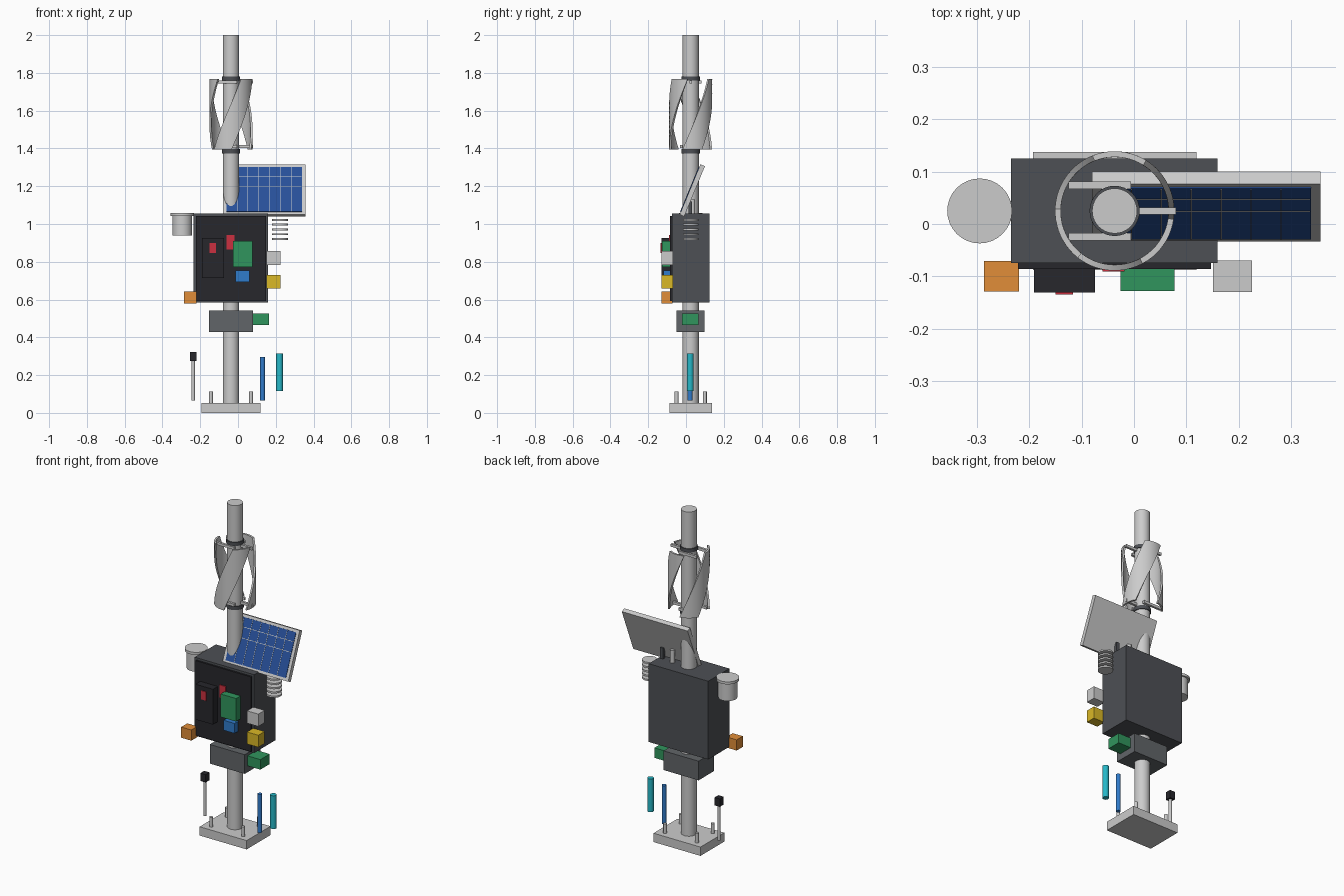
import bpy, bmesh, math
from mathutils import Matrix, Vector

if "Cube" in bpy.data.objects:
    bpy.data.objects.remove(bpy.data.objects["Cube"])

PX, PY = -0.037, 0.025          # mast axis
COL = {
    "dark": (0.075, 0.08, 0.09, 1), "slate": (0.12, 0.13, 0.14, 1), "black": (0.02, 0.02, 0.025, 1),
    "red": (0.6, 0.03, 0.05, 1), "green": (0.03, 0.3, 0.11, 1), "blue": (0.03, 0.2, 0.6, 1),
    "yellow": (0.7, 0.48, 0.02, 1), "orange": (0.75, 0.27, 0.04, 1), "cyan": (0.02, 0.48, 0.58, 1),
    "cell": (0.02, 0.08, 0.32, 1),
}
mats = {}


def finish(name, bm, color=None, smooth=False):
    bmesh.ops.recalc_face_normals(bm, faces=bm.faces)
    me = bpy.data.meshes.new(name)
    bm.to_mesh(me)
    bm.free()
    ob = bpy.data.objects.new(name, me)
    bpy.context.collection.objects.link(ob)
    if color:
        if color not in mats:
            mats[color] = bpy.data.materials.new(color)
            mats[color].diffuse_color = COL[color]
        me.materials.append(mats[color])
    if smooth:
        bpy.ops.object.select_all(action='DESELECT')
        ob.select_set(True)
        bpy.context.view_layer.objects.active = ob
        bpy.ops.object.shade_smooth_by_angle(angle=math.radians(35))
    return ob


def box(name, x, y, z, color=None, matrix=Matrix()):
    """Box from (min, max) ranges."""
    bm = bmesh.new()
    r = (x, y, z)
    c = Vector([(a + b) / 2 for a, b in r])
    s = [b - a for a, b in r]
    bmesh.ops.create_cube(bm, size=1, matrix=matrix @ Matrix.Translation(c) @ Matrix.Diagonal((*s, 1)))
    return finish(name, bm, color)


def lathe(name, x, y, profile, color=None, n=32):
    """Closed solid of revolution from (radius, z) points, bottom to top."""
    bm = bmesh.new()
    rings = [[bm.verts.new((x + r * math.cos(2 * math.pi * i / n), y + r * math.sin(2 * math.pi * i / n), z))
              for i in range(n)] for r, z in profile]
    for a, b in zip(rings, rings[1:]):
        for i in range(n):
            bm.faces.new((a[i], a[(i + 1) % n], b[(i + 1) % n], b[i]))
    bm.faces.new(rings[0])
    bm.faces.new(rings[-1])
    return finish(name, bm, color, True)


def rod(name, x, y, r, z0, z1, color=None, n=24):
    return lathe(name, x, y, [(r, z0), (r, z1)], color, n)


# Mast, base plate and anchor bolts
box("base_plate", (PX - .156, PX + .156), (PY - .113, PY + .113), (0, .053))
rod("mast", PX, PY, .043, .05, 2.0, n=40)
for sx in (-1, 1):
    for sy in (-1, 1):
        rod("anchor_bolt", PX + sx * .106, PY + sy * .075, .01, .05, .112, n=12)

# Main cabinet with door
box("cabinet", (-.235, .16), (-.075, .125), (.585, 1.055), "dark")
box("cabinet_door", (-.222, .147), (-.086, -.07), (.593, 1.042), "black")

# Modules on and around the door
box("controller", (-.191, -.075), (-.131, -.08), (.714, .926), "black")
box("controller_display", (-.15, -.117), (-.135, -.125), (.847, .9), "red")
box("red_module", (-.06, -.018), (-.091, -.08), (.865, .942), "red")
box("circuit_board", (-.026, .077), (-.128, -.08), (.772, .91), "green")
box("blue_module", (-.013, .061), (-.12, -.08), (.693, .753), "blue")
box("grey_sensor", (.151, .226), (-.13, -.07), (.783, .857))
box("yellow_sensor", (.151, .226), (-.13, -.07), (.658, .73), "yellow")
box("orange_sensor", (-.287, -.22), (-.129, -.071), (.578, .642), "orange")

# Lower battery box with side module
box("battery_box", (PX - .116, PX + .116), (PY - .074, PY + .074), (.428, .543), "slate")
box("side_module", (.075, .164), (-.022, .066), (.466, .526), "green")

# Rain gauge
lathe("rain_gauge", -.295, PY, [(.052, .938), (.052, 1.043), (.062, 1.043), (.062, 1.058)])

# Stacked-plate radiation shield
for i in range(5):
    z = .92 + i * .0255
    rod("shield_plate", .223, PY, .042, z - .005, z + .005, n=32)

# Ground probes
rod("probe_rod", -.237, PY, .009, .065, .28, n=16)
box("probe_head", (-.255, -.22), (PY - .018, PY + .018), (.275, .322), "black")
rod("blue_probe", .13, .022, .013, .066, .296, "blue", 16)
rod("cyan_probe", .22, .022, .018, .116, .315, "cyan", 16)

# Tilted solar panel
tilt = Matrix.Translation((.138, .0335, 1.178)) @ Matrix.Rotation(math.radians(-22.4), 4, 'X')
box("panel_frame", (-.2185, .2185), (-.013, .013), (-.144, .144), None, tilt)
box("panel_cells", (-.2, .2), (-.016, -.01), (-.128, .128), "cell", tilt)
for i in range(1, 7):
    x = -.2 + i * .4 / 7
    box("cell_line", (x - .0012, x + .0012), (-.0172, -.012), (-.127, .127), None, tilt)
for z in (0.015, 0.075):
    box("cell_busbar", (-.198, .198), (-.0172, -.012), (z - .0015, z + .0015), None, tilt)
rod("panel_post", .065, .035, .013, 1.05, 1.13, n=16)
box("panel_bracket", (.13, .15), (.012, .032), (1.05, 1.12), "dark")

# Helical wind rotor: collars, struts and three twisted blades
for z in (1.385, 1.77):
    rod("rotor_collar", PX, PY, .048, z - .011, z + .011, "dark", 32)
for k in range(3):
    a = k * 2 * math.pi / 3
    cx, cy = PX + .057 * math.cos(a), PY + .057 * math.sin(a)
    for z in (1.41, 1.752):
        box("rotor_strut", (cx - .06, cx + .06), (cy - .007, cy + .007), (z - .008, z + .008))

    bm = bmesh.new()
    NU, NV = 10, 24
    grid = []
    for v in range(NV + 1):
        t = v / NV
        row = []
        for u in range(NU + 1):
            ang = a + math.radians(5 + 80 * t + 54 * (u / NU - .5))
            row.append([bm.verts.new((PX + r * math.cos(ang), PY + r * math.sin(ang), 1.395 + .372 * t))
                        for r in (.103, .114)])
        grid.append(row)
    for v in range(NV):
        for u in range(NU):
            for s in (0, 1):
                bm.faces.new((grid[v][u][s], grid[v][u + 1][s], grid[v + 1][u + 1][s], grid[v + 1][u][s]))
    # thickness around the blade rim
    rim = ([grid[0][u] for u in range(NU)] + [grid[v][NU] for v in range(NV)]
           + [grid[NV][u] for u in range(NU, 0, -1)] + [grid[v][0] for v in range(NV, 0, -1)])
    for p, q in zip(rim, rim[1:] + rim[:1]):
        bm.faces.new((p[0], q[0], q[1], p[1]))
    finish("rotor_blade", bm, None, True)

for m in bpy.data.materials:
    if m.users and not m.is_grease_pencil:
        m.use_nodes = True
        m.node_tree.nodes["Principled BSDF"].inputs["Base Color"].default_value = m.diffuse_color
